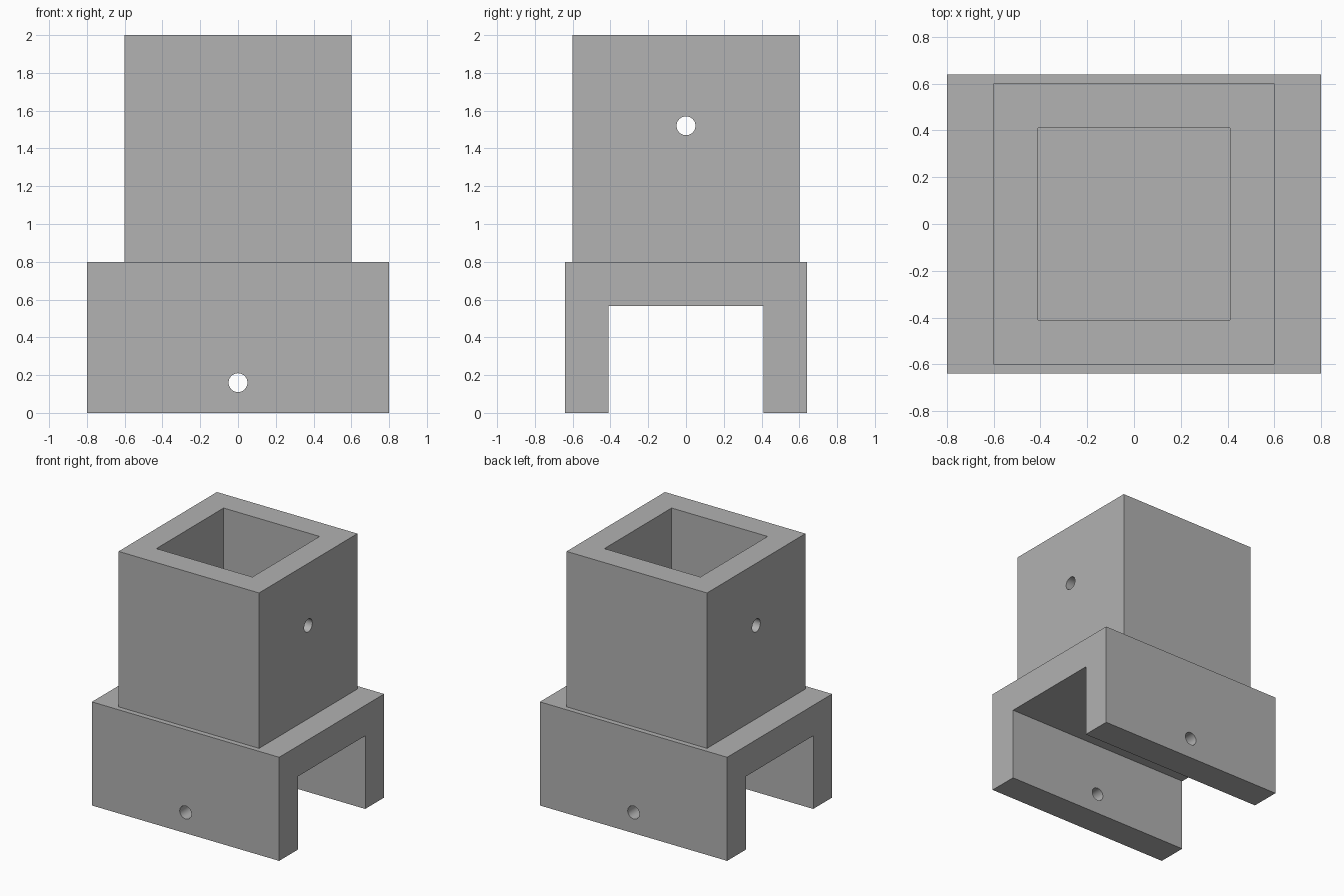
import bpy
from math import pi

if "Cube" in bpy.data.objects:
    bpy.data.objects.remove(bpy.data.objects["Cube"], do_unlink=True)

GREY = (0.445, 0.445, 0.445, 1)
mat = bpy.data.materials.new("plain grey")
mat.use_nodes = True
mat.diffuse_color = GREY
mat.node_tree.nodes["Principled BSDF"].inputs["Base Color"].default_value = GREY


def box(name, width, depth, bottom, top):
    """Box centred on the z axis, between two heights."""
    bpy.ops.mesh.primitive_cube_add(size=1, location=(0, 0, (bottom + top) / 2))
    ob = bpy.context.object
    ob.name = name
    ob.scale = (width, depth, top - bottom)
    bpy.ops.object.transform_apply(location=True, rotation=False, scale=True)
    ob.data.materials.append(mat)
    return ob


def pin(name, height, rotation):
    """Horizontal round cutter that passes through both walls."""
    bpy.ops.mesh.primitive_cylinder_add(vertices=48, radius=0.05, depth=2,
                                        location=(0, 0, height), rotation=rotation)
    ob = bpy.context.object
    ob.name = name
    ob.data.materials.append(mat)
    return ob


def combine(body, other, operation):
    """Apply a boolean and drop the helper."""
    other.hide_render = True
    mod = body.modifiers.new(other.name, 'BOOLEAN')
    mod.operation = operation
    mod.solver = 'EXACT'
    mod.object = other
    bpy.context.view_layer.objects.active = body
    bpy.ops.object.modifier_apply(modifier=mod.name)
    bpy.data.objects.remove(other, do_unlink=True)


# Saddle base with the square post socket rising from it
bracket = box("post_bracket", 1.6, 1.28, 0, 0.8)
combine(bracket, box("socket_block", 1.2, 1.2, 0.65, 2), 'UNION')

# Rail channel underneath and square pocket on top
combine(bracket, box("channel_cutter", 3, 0.82, -1, 0.565), 'DIFFERENCE')
combine(bracket, box("pocket_cutter", 0.82, 0.82, 0.8, 3), 'DIFFERENCE')

# Screw holes: front to back through the saddle, side to side through the socket
combine(bracket, pin("saddle_hole_cutter", 0.16, (pi / 2, 0, 0)), 'DIFFERENCE')
combine(bracket, pin("socket_hole_cutter", 1.52, (0, pi / 2, 0)), 'DIFFERENCE')

# Round hole walls, crisp edges
bpy.ops.object.select_all(action='DESELECT')
bracket.select_set(True)
bpy.context.view_layer.objects.active = bracket
bpy.ops.object.shade_smooth_by_angle()
